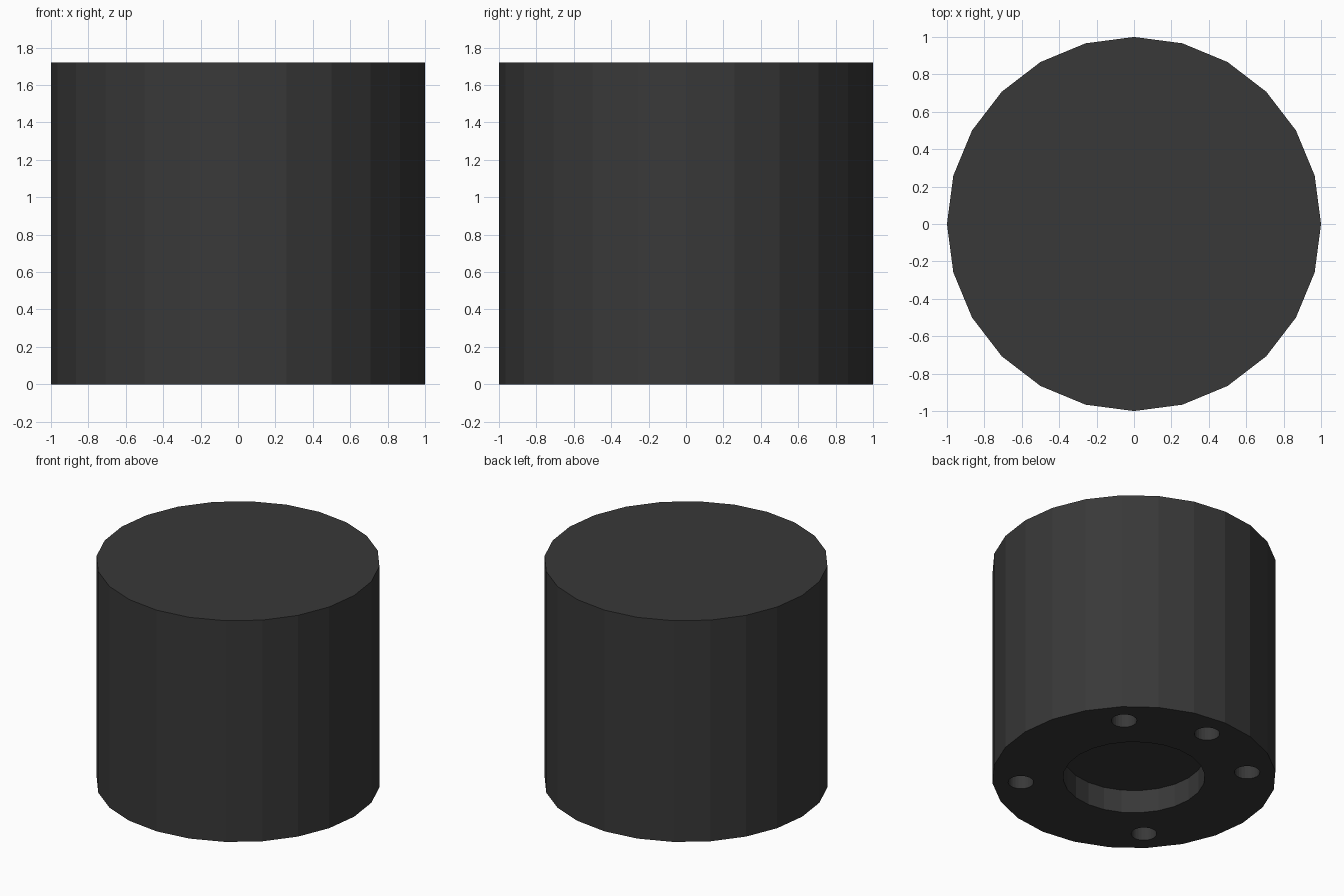
import bpy
from math import cos, sin, radians

if "Cube" in bpy.data.objects:
    bpy.data.objects.remove(bpy.data.objects["Cube"])

HEIGHT = 1.72
RECESS = 0.18


def cylinder(name, radius, z0, z1, sides, x=0, y=0):
    bpy.ops.mesh.primitive_cylinder_add(vertices=sides, radius=radius, depth=z1 - z0,
                                        location=(x, y, (z0 + z1) / 2))
    ob = bpy.context.object
    ob.name = name
    return ob


def carve(target, cutter):
    mod = target.modifiers.new("carve", 'BOOLEAN')
    mod.operation = 'DIFFERENCE'
    mod.solver = 'EXACT'
    mod.object = cutter
    bpy.context.view_layer.objects.active = target
    bpy.ops.object.modifier_apply(modifier=mod.name)
    bpy.data.objects.remove(cutter, do_unlink=True)


# Solid body with flat facets
body = cylinder("body", 1, 0, HEIGHT, 24)

# Round recess in the middle of the underside
carve(body, cylinder("recess_cutter", 0.5, -0.2, RECESS, 24))

# Bolt holes: four on the diagonals, one extra at the back
for angle in (45, 90, 135, 225, 315):
    a = radians(angle)
    carve(body, cylinder("bolt_cutter", 0.09, -0.2, RECESS, 24, 0.8 * cos(a), 0.8 * sin(a)))

# Dark grey finish
mat = bpy.data.materials.new("dark_grey")
mat.diffuse_color = (0.04, 0.04, 0.04, 1)
mat.use_nodes = True
mat.node_tree.nodes["Principled BSDF"].inputs["Base Color"].default_value = mat.diffuse_color
body.data.materials.clear()
body.data.materials.append(mat)
